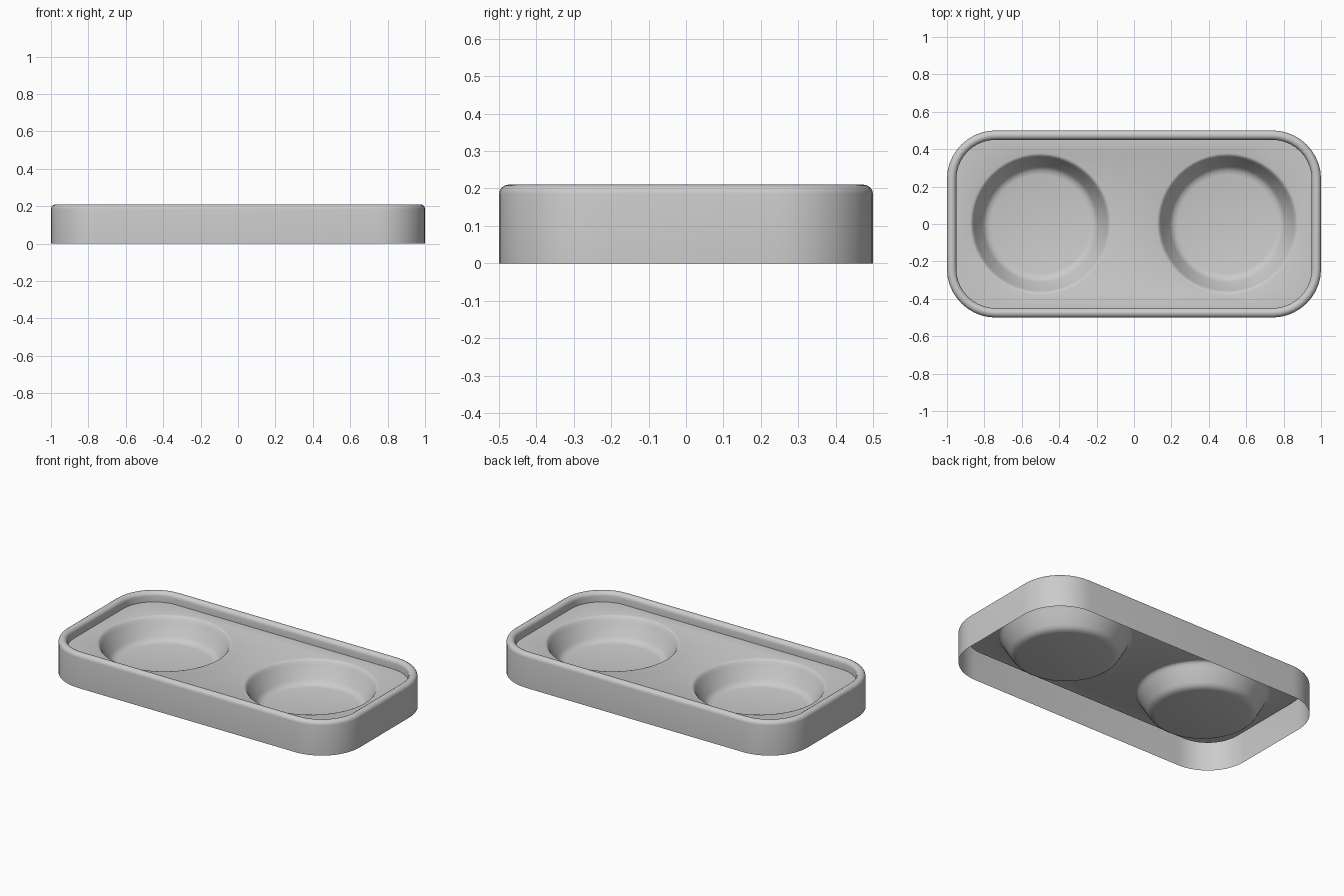
import bpy, bmesh
from math import sin, cos, pi

if "Cube" in bpy.data.objects:
    bpy.data.objects.remove(bpy.data.objects["Cube"])

PLATE_Z = 0.15


def rounded_rect(hx, hy, r, seg=10):
    """Outline of a rounded rectangle, counter-clockwise."""
    pts = []
    for q, (sx, sy) in enumerate([(1, 1), (-1, 1), (-1, -1), (1, -1)]):
        for i in range(seg + 1):
            a = q * pi / 2 + i * pi / 2 / seg
            pts.append((sx * (hx - r) + r * cos(a), sy * (hy - r) + r * sin(a)))
    return pts


def circle(cx, r, seg=48):
    return [(cx + r * cos(2 * pi * i / seg), r * sin(2 * pi * i / seg)) for i in range(seg)]


def loft(bm, outlines):
    """Join (outline, z) rings with quads and return the vertex rings."""
    rings = [[bm.verts.new((x, y, z)) for x, y in pts] for pts, z in outlines]
    for a, b in zip(rings, rings[1:]):
        n = len(a)
        for i in range(n):
            j = (i + 1) % n
            bm.faces.new((a[i], a[j], b[j], b[i]))
    return rings


def ring_edges(bm, ring):
    return [bm.edges.get((ring[i - 1], ring[i])) for i in range(len(ring))]


bm = bmesh.new()

# Outer wall, rounded rim and inner wall: (inset, height)
rim = [(0, 0), (0, 0.185)]
rim += [(0.025 - 0.025 * cos(t * pi / 8), 0.185 + 0.025 * sin(t * pi / 8)) for t in range(1, 8)]
rim += [(0.05, 0.185), (0.05, PLATE_Z)]
wall = loft(bm, [(rounded_rect(1 - d, 0.5 - d, 0.26 - d), z) for d, z in rim])

# Two bowls with soft lip and soft floor edge: (radius, height)
bowl = [(0.378, PLATE_Z), (0.369, 0.147), (0.361, 0.138), (0.353, 0.122),
        (0.310, 0.048), (0.300, 0.035), (0.286, 0.025), (0.265, 0.02)]
edges = ring_edges(bm, wall[-1])
for cx in (-0.5, 0.5):
    rings = loft(bm, [(circle(cx, r), z) for r, z in bowl])
    bm.faces.new(rings[-1])
    edges += ring_edges(bm, rings[0])

# Flat plate between rim and bowls
bmesh.ops.triangle_fill(bm, use_beauty=True, use_dissolve=False, edges=edges, normal=(0, 0, 1))
bmesh.ops.recalc_face_normals(bm, faces=bm.faces)
bm.faces.ensure_lookup_table()
floor = min(bm.faces, key=lambda f: abs(f.calc_center_median().z - 0.02))
if floor.normal.z < 0:
    bmesh.ops.reverse_faces(bm, faces=bm.faces)

mesh = bpy.data.meshes.new("double_bowl_tray")
bm.to_mesh(mesh)
bm.free()
tray = bpy.data.objects.new("double_bowl_tray", mesh)
bpy.context.collection.objects.link(tray)
bpy.context.view_layer.objects.active = tray
tray.select_set(True)
bpy.ops.object.shade_smooth_by_angle(angle=pi / 5)
